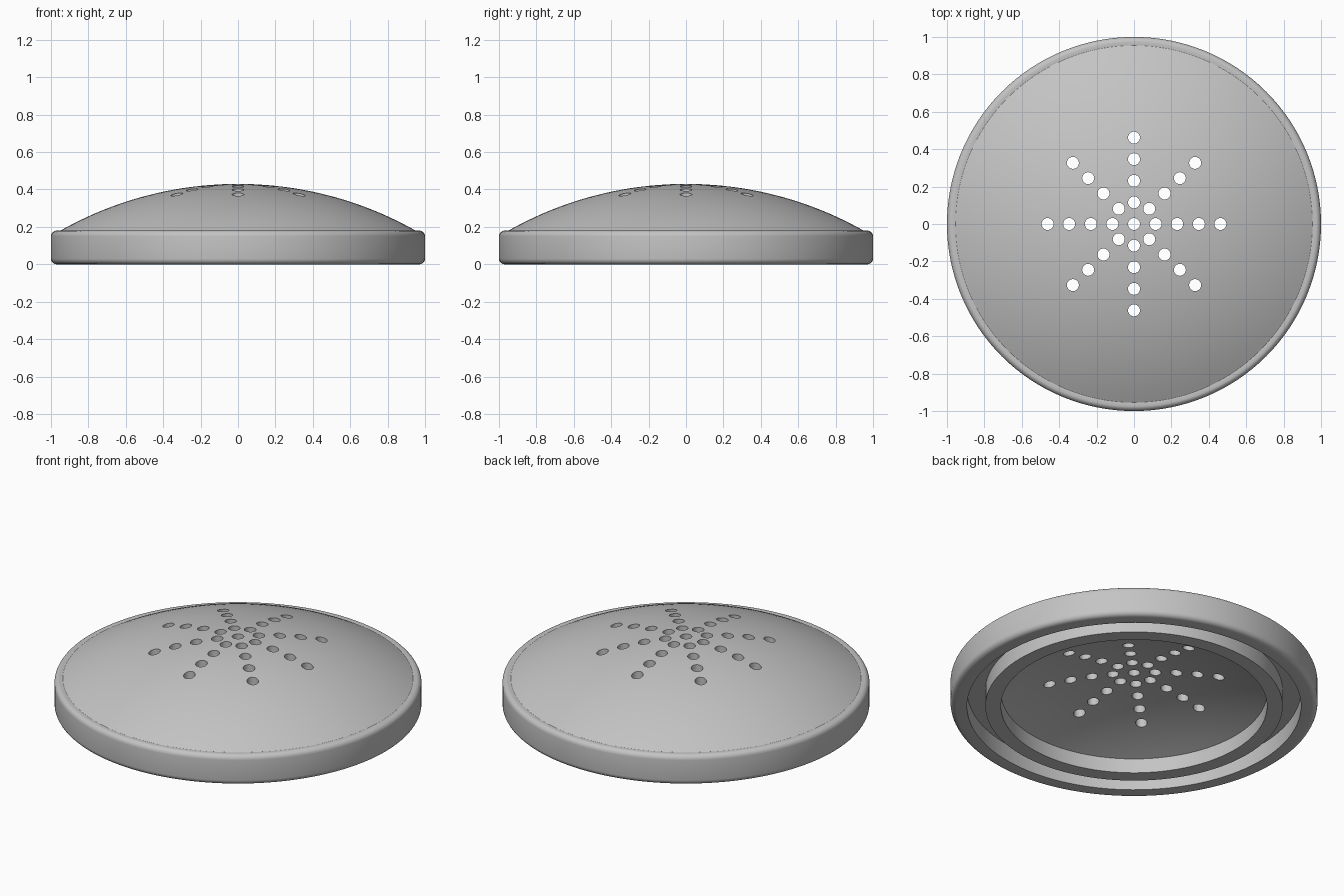
import bpy, bmesh, math
from mathutils import Matrix, Vector

if "Cube" in bpy.data.objects:
    bpy.data.objects.remove(bpy.data.objects["Cube"])

SEGMENTS = 128


def arc_fillet(cx, cz, r, a0, a1, n=5):
    """Points of a small rounded corner in the x-z profile plane."""
    return [(cx + r * math.cos(math.radians(a0 + (a1 - a0) * i / n)),
             cz + r * math.sin(math.radians(a0 + (a1 - a0) * i / n)))
            for i in range(n + 1)]


def dome(top, radius, r):
    """Height of a shallow spherical dome at distance r from the axis."""
    return top - radius + math.sqrt(radius * radius - r * r)


def finish(name, bm):
    mesh = bpy.data.meshes.new(name)
    bm.to_mesh(mesh)
    bm.free()
    ob = bpy.data.objects.new(name, mesh)
    bpy.context.collection.objects.link(ob)
    return ob


grey = bpy.data.materials.new("neutral_grey")
grey.diffuse_color = (0.55, 0.55, 0.55, 1)
grey.use_nodes = True
grey.node_tree.nodes["Principled BSDF"].inputs["Base Color"].default_value = grey.diffuse_color

# Cap profile: outer dome, rounded rim, groove, inner ring, inner dome
N = 20
profile = [(0.955 * i / N, dome(0.43, 1.93, 0.955 * i / N)) for i in range(N + 1)]
profile += arc_fillet(0.97, 0.15, 0.03, 80, 0)
profile += arc_fillet(0.97, 0.03, 0.03, 0, -90)
profile += [(0.91, 0.0), (0.91, 0.10), (0.81, 0.10), (0.81, 0.0), (0.725, 0.0)]
profile += [(0.725 * i / N, dome(0.21, 2.2, 0.725 * i / N)) for i in range(N, -1, -1)]

# Revolve the profile into the cap
bm = bmesh.new()
verts = [bm.verts.new((x, 0, z)) for x, z in profile]
edges = [bm.edges.new(pair) for pair in zip(verts, verts[1:])]
bmesh.ops.spin(bm, geom=verts + edges, cent=(0, 0, 0), axis=(0, 0, 1),
               angle=math.tau, steps=SEGMENTS, use_duplicate=False)
bmesh.ops.remove_doubles(bm, verts=bm.verts[:], dist=0.0005)
bmesh.ops.recalc_face_normals(bm, faces=bm.faces[:])
cap = finish("perforated_cap", bm)
cap.data.materials.append(grey)

# Cutter: one central hole and eight spokes of four holes
centres = [Vector((0, 0, 0.3))]
for spoke in range(8):
    a = spoke * math.tau / 8
    for ring in range(1, 5):
        r = 0.1155 * ring
        centres.append(Vector((r * math.cos(a), r * math.sin(a), 0.3)))
bm = bmesh.new()
for c in centres:
    bmesh.ops.create_cone(bm, cap_ends=True, segments=24, radius1=0.032,
                          radius2=0.032, depth=0.5, matrix=Matrix.Translation(c))
cutter = finish("hole_cutter", bm)
cutter.data.materials.append(grey)
cutter.hide_render = True

# Punch the holes and shade
mod = cap.modifiers.new("holes", 'BOOLEAN')
mod.operation = 'DIFFERENCE'
mod.solver = 'EXACT'
mod.object = cutter
bpy.context.view_layer.objects.active = cap
cap.select_set(True)
bpy.ops.object.modifier_apply(modifier=mod.name)
bpy.data.objects.remove(cutter, do_unlink=True)
bpy.ops.object.shade_smooth_by_angle(angle=math.radians(35))
